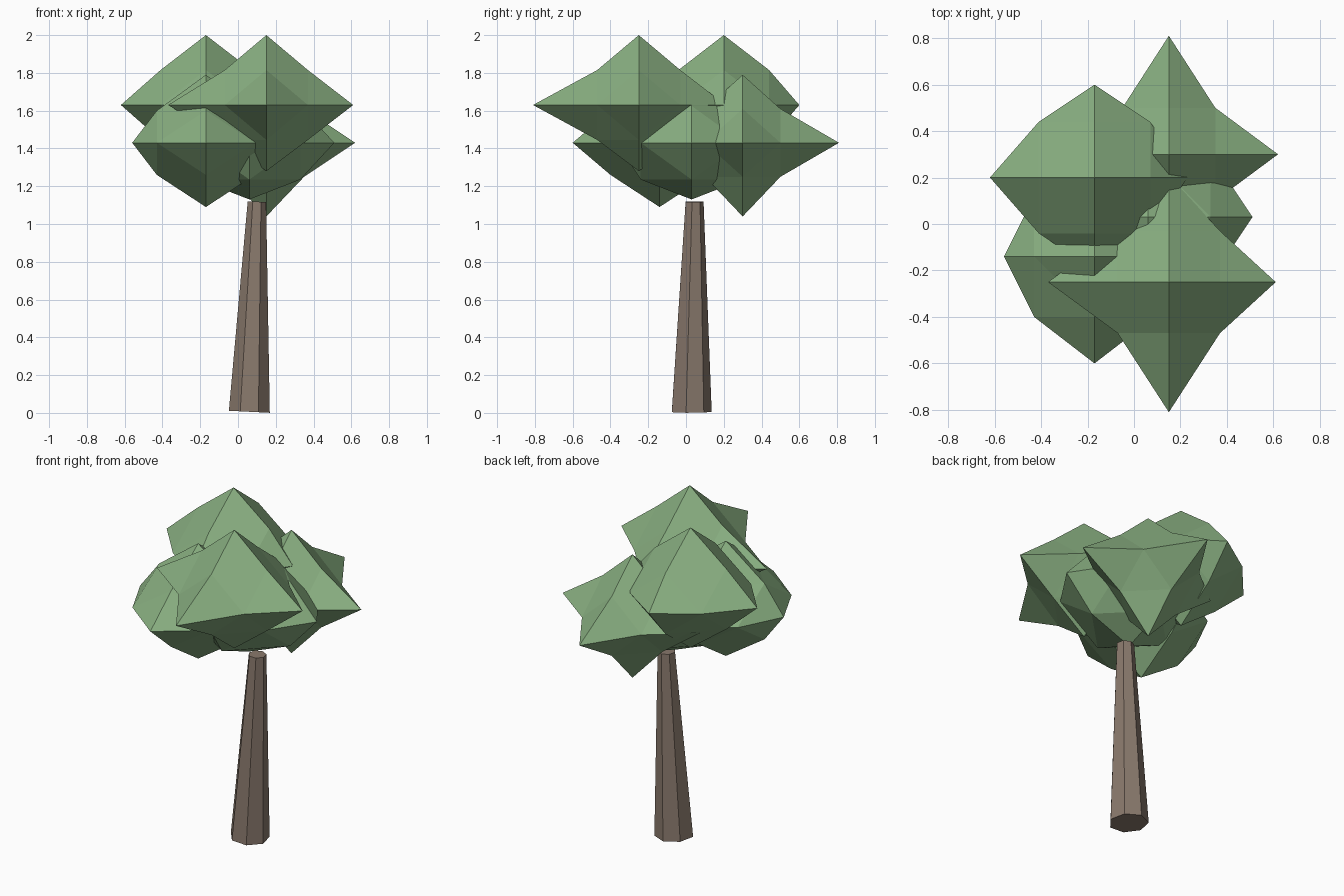
import bpy, bmesh, math
from mathutils import Vector

if "Cube" in bpy.data.objects:
    bpy.data.objects.remove(bpy.data.objects["Cube"])


def material(name, color):
    m = bpy.data.materials.new(name)
    m.diffuse_color = (*color, 1)
    m.use_nodes = True
    m.node_tree.nodes["Principled BSDF"].inputs["Base Color"].default_value = m.diffuse_color
    return m


def make_object(name, bm, mat):
    bmesh.ops.recalc_face_normals(bm, faces=bm.faces)
    me = bpy.data.meshes.new(name)
    bm.to_mesh(me)
    bm.free()
    me.materials.append(mat)
    ob = bpy.data.objects.new(name, me)
    bpy.context.collection.objects.link(ob)


def leaf_clump(name, center, tips, h, v):
    """Once-divided octahedron. tips: -x, +x, -y, +y, -z, +z lengths;
    h, v: horizontal and vertical offsets of the edge midpoints."""
    bm = bmesh.new()
    c = Vector(center)
    cache = {}

    def vert(d):
        d = tuple(d)
        if d not in cache:
            axes = [i for i in range(3) if d[i]]
            p = Vector((0, 0, 0))
            for i in axes:
                if len(axes) == 1:
                    p[i] = d[i] * tips[2 * i + (d[i] > 0)]
                else:
                    p[i] = d[i] * (v if i == 2 else h)
            cache[d] = bm.verts.new(c + p)
        return cache[d]

    for sx in (-1, 1):
        for sy in (-1, 1):
            for sz in (-1, 1):
                x, y, z = (sx, 0, 0), (0, sy, 0), (0, 0, sz)
                xy, yz, xz = (sx, sy, 0), (0, sy, sz), (sx, 0, sz)
                for tri in ((x, xy, xz), (y, yz, xy), (z, xz, yz), (xy, yz, xz)):
                    bm.faces.new([vert(d) for d in tri])
    make_object(name, bm, green)


green = material("leaves", (0.25, 0.43, 0.22))
brown = material("bark", (0.25, 0.19, 0.15))

# Foliage clumps
leaf_clump("leaves_front_top", (0.15, -0.25, 1.63), (.52, .46, .56, .46, .35, .37), .22, .185)
leaf_clump("leaves_back_top", (-0.17, 0.20, 1.63), (.45, .40, .40, .40, .36, .37), .24, .185)
leaf_clump("leaves_back_low", (0.15, 0.30, 1.43), (.45, .47, .40, .51, .39, .36), .20, .18)
leaf_clump("leaves_front_low", (-0.17, -0.14, 1.43), (.39, .42, .46, .42, .34, .36), .26, .17)
leaf_clump("leaves_middle", (0.06, 0.03, 1.43), (.45, .45, .40, .40, .30, .30), .27, .195)

# Tapered, leaning seven-sided trunk
bm = bmesh.new()
rings = []
for cx, cy, z, r, tilt in ((.06, .025, .006, .111, .05), (.10, .043, 1.118, .05, .02)):
    ring = []
    for i in range(7):
        a = -math.pi / 2 + (i + .5) * math.tau / 7
        x = r * math.cos(a)
        ring.append(bm.verts.new((cx + x, cy + r * math.sin(a), z - tilt * x)))
    rings.append(ring)
for i in range(7):
    j = (i + 1) % 7
    bm.faces.new((rings[0][i], rings[0][j], rings[1][j], rings[1][i]))
bm.faces.new(rings[0])
bm.faces.new(rings[1])
make_object("trunk", bm, brown)
